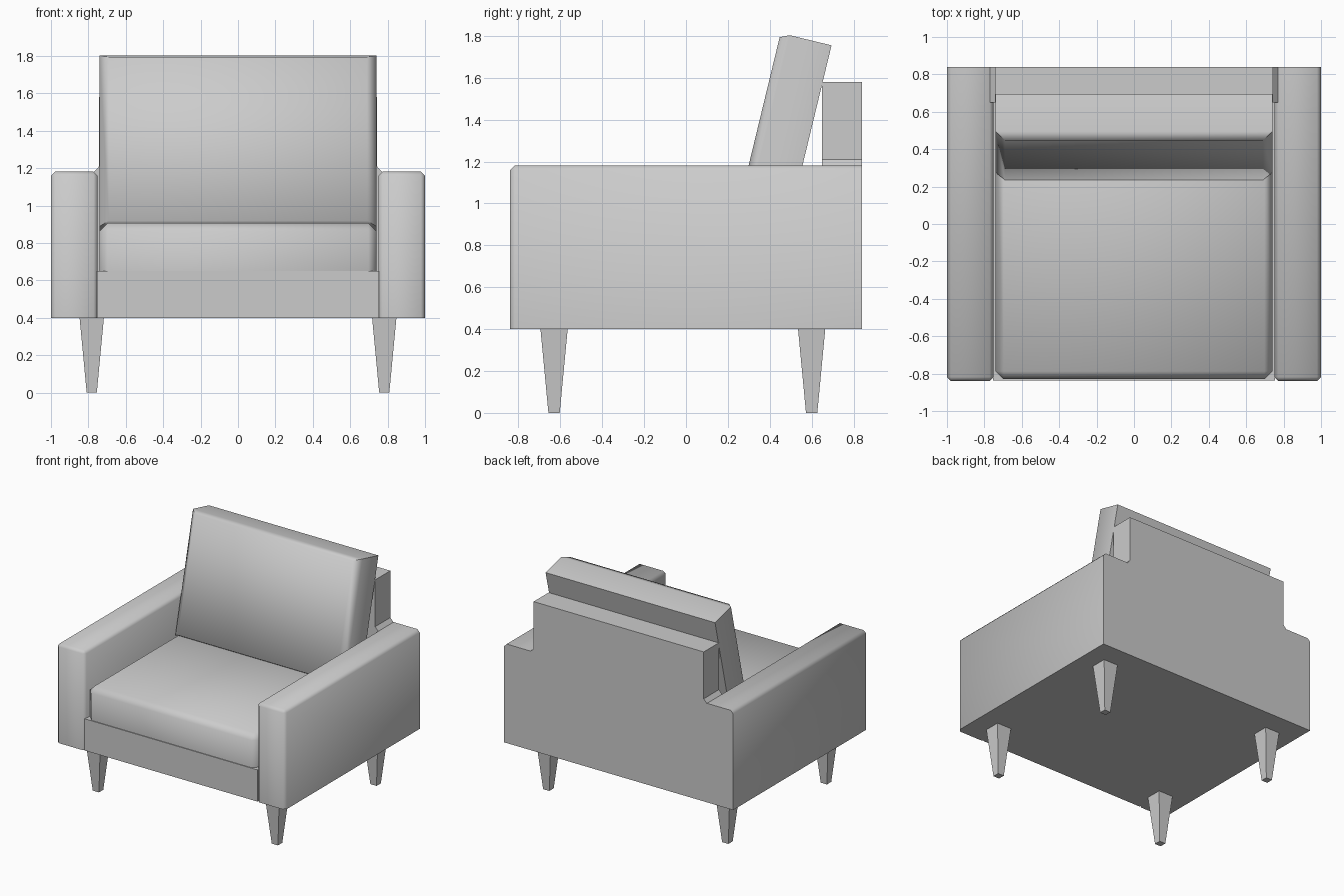
import bpy, bmesh, math
from mathutils import Matrix, Vector

if "Cube" in bpy.data.objects:
    bpy.data.objects.remove(bpy.data.objects["Cube"])


def finish(bm, name, smooth=None):
    bmesh.ops.recalc_face_normals(bm, faces=bm.faces)
    me = bpy.data.meshes.new(name)
    bm.to_mesh(me)
    bm.free()
    ob = bpy.data.objects.new(name, me)
    bpy.context.collection.objects.link(ob)
    if smooth:
        bpy.ops.object.select_all(action='DESELECT')
        ob.select_set(True)
        bpy.context.view_layer.objects.active = ob
        bpy.ops.object.shade_smooth_by_angle(angle=math.radians(smooth))
    return ob


def box(name, lo, hi, bevel=0.0, pick=None):
    """Box between two corners; edges whose midpoint passes pick() are bevelled."""
    lo, hi = Vector(lo), Vector(hi)
    bm = bmesh.new()
    bmesh.ops.create_cube(bm, size=1)
    if pick:
        edges = [e for e in bm.edges if pick((e.verts[0].co + e.verts[1].co) / 2)]
    for v in bm.verts:
        v.co = (lo + hi) / 2 + v.co * (hi - lo)
    if pick:
        bmesh.ops.bevel(bm, geom=edges, offset=bevel, segments=1, affect='EDGES')
    return finish(bm, name, 50 if pick else None)


def loft(name, rings, smooth=None, matrix=None):
    """Skin a list of equal-length point rings and cap both ends."""
    bm = bmesh.new()
    loops = [[bm.verts.new(p) for p in r] for r in rings]
    for a, b in zip(loops, loops[1:]):
        for i in range(len(a)):
            j = (i + 1) % len(a)
            bm.faces.new((a[i], a[j], b[j], b[i]))
    bm.faces.new(loops[0])
    bm.faces.new(loops[-1])
    if matrix:
        bm.transform(matrix)
    return finish(bm, name, smooth)


def arm_edges(m):
    # top side edges, front top edge and front upright edges
    return (m.z > 0.4 and m.y < 0.4) or (m.y < -0.4 and m.z > -0.4)


def seat_edges(m):
    return m.z > 0.4 or (m.y < -0.4 and m.z > -0.4)


# Arms
for side, name in ((-1, "left_arm"), (1, "right_arm")):
    xs = sorted((side * 0.75, side * 1.0))
    box(name, (xs[0], -0.84, 0.4), (xs[1], 0.84, 1.182), 0.022, arm_edges)

# Base rail under the seat
box("base", (-0.755, -0.836, 0.4), (0.755, 0.8, 0.65))

# Back panel, flaring where it meets the arms
half = [(0.77, 0.4), (0.77, 1.18), (0.743, 1.21), (0.743, 1.58)]
outline = half + [(-x, z) for x, z in reversed(half)]
loft("back_panel", [[(x, y, z) for x, z in outline] for y in (0.65, 0.84)])

# Seat cushion
box("seat_cushion", (-0.74, -0.83, 0.65), (0.74, 0.65, 0.908), 0.043, seat_edges)


# Leaning back cushion, bevelled around its front face
def rect(x, y, top, bottom):
    return [(-x, y, bottom), (x, y, bottom), (x, y, top), (-x, y, top)]


lean = Matrix.Translation((0, 0.695, 1.755)) @ Matrix.Rotation(math.radians(-13.6), 4, 'X')
loft("back_cushion", [rect(0.74, 0, 0, -0.94), rect(0.74, -0.205, 0, -0.94),
                      rect(0.69, -0.25, -0.02, -0.92)], 70, lean)

# Tapered square legs
for sx, xn in ((-1, "left"), (1, "right")):
    for cy, yn in ((-0.63, "front"), (0.6, "back")):
        cx = sx * 0.782
        loft(f"{yn}_{xn}_leg",
             [[(cx + a * w, cy + b * w, z) for a, b in ((-1, -1), (1, -1), (1, 1), (-1, 1))]
              for w, z in ((0.027, 0), (0.065, 0.401))])
